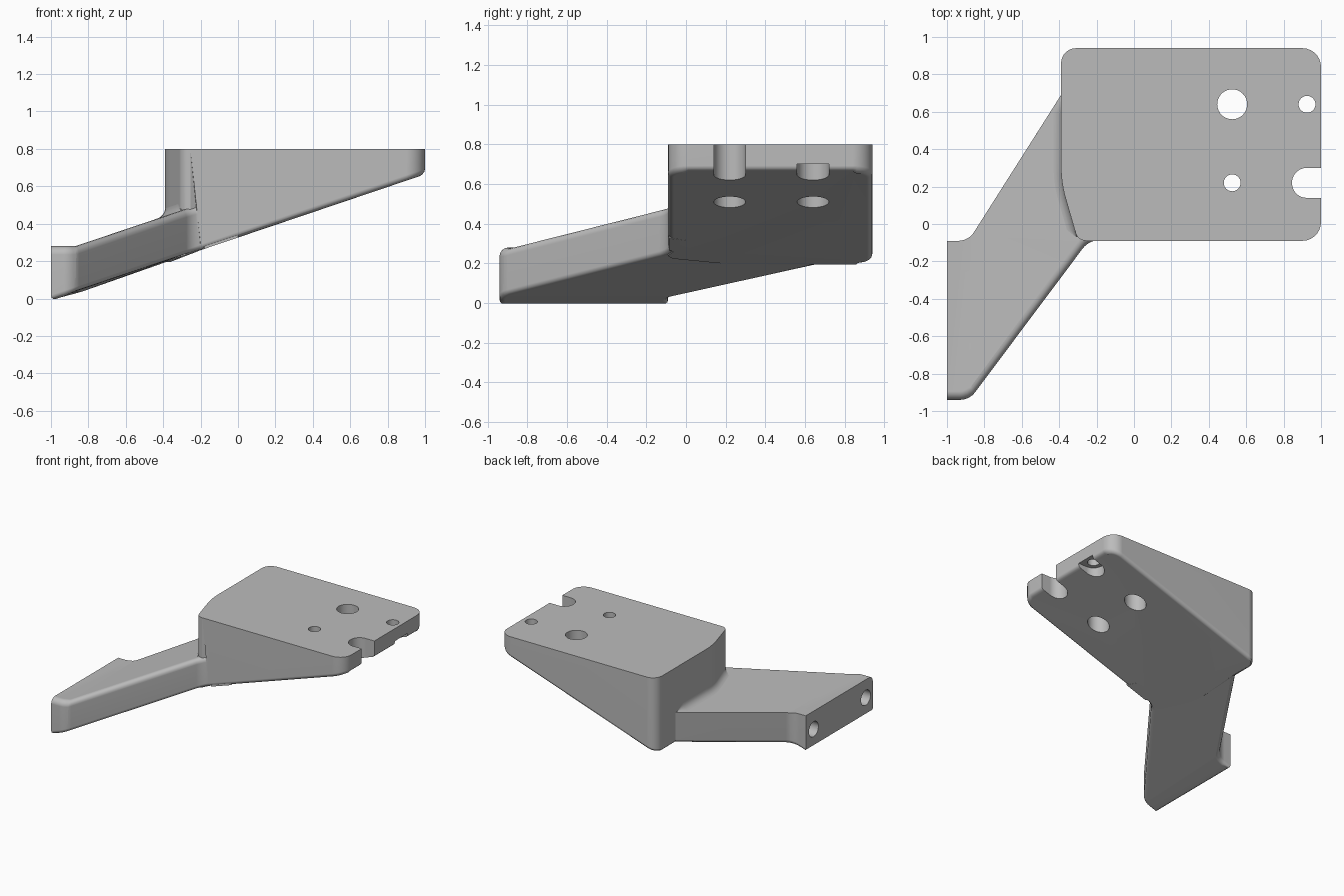
import bpy
import bmesh
import math
from mathutils import Vector

if "Cube" in bpy.data.objects:
    bpy.data.objects.remove(bpy.data.objects["Cube"], do_unlink=True)

grey = bpy.data.materials.new("plain_grey")
grey.use_nodes = True
colour = (0.5, 0.5, 0.5, 1)
grey.diffuse_color = colour
grey.node_tree.nodes["Principled BSDF"].inputs["Base Color"].default_value = colour


def underside(x):
    return 0.327 + 0.337 * x


def arm_top(x):
    return max(0.28, 0.573 + 0.337 * x)


def rounded(corners, steps=7):
    """Outline from (x, y) or (x, y, radius) corners."""
    out = []
    for i, c in enumerate(corners):
        p = Vector(c[:2])
        if len(c) == 2:
            out.append(p)
            continue
        u = (Vector(corners[i - 1][:2]) - p).normalized()
        v = (Vector(corners[(i + 1) % len(corners)][:2]) - p).normalized()
        half = math.acos(max(-1, min(1, u.dot(v)))) / 2
        centre = p + (u + v).normalized() * (c[2] / math.sin(half))
        a, b = [p + d * (c[2] / math.tan(half)) - centre for d in (u, v)]
        start = math.atan2(a.y, a.x)
        turn = math.atan2(a.x * b.y - a.y * b.x, a.dot(b))
        for k in range(steps + 1):
            t = start + turn * k / steps
            out.append(centre + Vector((math.cos(t), math.sin(t))) * c[2])
    return out


def finish(name, bm):
    bmesh.ops.recalc_face_normals(bm, faces=bm.faces[:])
    mesh = bpy.data.meshes.new(name)
    bm.to_mesh(mesh)
    bm.free()
    mesh.materials.append(grey)
    obj = bpy.data.objects.new(name, mesh)
    bpy.context.collection.objects.link(obj)
    return obj


def prism(name, outline, low, high, low_rule=None, high_rule=None, split=None):
    """Extruded outline with sloped ends; rules pick the rim edges to round."""
    bm = bmesh.new()
    rings = [[bm.verts.new((p.x, p.y, z)) for p in outline] for z in (0, 1)]
    n = len(outline)
    bm.faces.new(rings[0][::-1])
    bm.faces.new(rings[1])
    for i in range(n):
        j = (i + 1) % n
        bm.faces.new((rings[0][i], rings[0][j], rings[1][j], rings[1][i]))
    if split is not None:
        bmesh.ops.bisect_plane(bm, geom=bm.verts[:] + bm.edges[:] + bm.faces[:],
                               plane_co=(split, 0, 0), plane_no=(1, 0, 0))
    bm.normal_update()

    def rim(z, rule):
        picked = []
        for e in bm.edges:
            mid = (e.verts[0].co + e.verts[1].co) / 2
            wall = any(abs(f.normal.z) < 0.5 for f in e.link_faces)
            if rule and wall and abs(mid.z - z) < 0.01 and rule(mid.x, mid.y):
                picked.append(e)
        return picked

    jobs = [(rim(0, low_rule), 0.028, 3), (rim(1, high_rule), 0.045, 4)]
    for v in bm.verts:
        v.co.z = low(v.co.x) if v.co.z < 0.5 else high(v.co.x)
    for edges, width, segments in jobs:
        if edges:
            bmesh.ops.bevel(bm, geom=edges, offset=width, offset_type='OFFSET',
                            segments=segments, profile=0.5, affect='EDGES',
                            clamp_overlap=False)
    return finish(name, bm)


def combine(target, other, operation):
    mod = target.modifiers.new(operation.lower(), 'BOOLEAN')
    mod.operation = operation
    mod.solver = 'EXACT'
    mod.object = other
    bpy.context.view_layer.objects.active = target
    bpy.ops.object.modifier_apply(modifier=mod.name)
    bpy.data.objects.remove(other, do_unlink=True)


def drill(target, radius, location, depth, rotation=(0, 0, 0)):
    bpy.ops.mesh.primitive_cylinder_add(vertices=40, radius=radius, depth=depth,
                                        location=location, rotation=rotation)
    cutter = bpy.context.object
    cutter.data.materials.append(grey)
    combine(target, cutter, 'DIFFERENCE')


def slot(target, x, y, radius, top):
    """Round-ended slot that opens through the +x end."""
    shape = rounded([(x - radius, y - radius, radius * 0.98), (1.2, y - radius),
                     (1.2, y + radius), (x - radius, y + radius, radius * 0.98)], 12)
    cutter = prism("slot_cutter", shape, lambda _: 0.1, lambda _: top)
    combine(target, cutter, 'DIFFERENCE')


# Wedge-shaped block with a flat top and sloping underside
block_shape = rounded([(-0.2, -0.09), (1, -0.09, 0.1), (1, 0.94, 0.1),
                       (-0.39, 0.94, 0.08), (-0.39, 0.69),
                       (-0.39, 0.22, 0.6), (-0.3, -0.09, 0.06)])
body = prism("bracket_body", block_shape, underside, lambda x: 0.8,
             low_rule=lambda x, y: not (x < -0.2 and y < 0.69))

# Swept arm running down to the mounting end
arm_shape = rounded([(-1, -0.94), (-0.88, -0.94, 0.1), (-0.24, -0.085, 0.12),
                     (0, -0.085), (-0.31, 0.816), (-0.885, -0.09, 0.1), (-1, -0.09)])
arm = prism("arm", arm_shape, lambda x: underside(x) - 0.001, arm_top,
            low_rule=lambda x, y: x < -0.185,
            high_rule=lambda x, y: x < -0.185 and (y < 1.33 * x + 0.28 or y < -0.9),
            split=(0.28 - 0.573) / 0.337)
combine(body, arm, 'UNION')

# Holes, counterbores and open slots in the block
COUNTERBORE_TOP = 0.7
drill(body, 0.08, (0.525, 0.64, 0.5), 1.4)
drill(body, 0.08, (0.525, 0.22, COUNTERBORE_TOP - 0.25), 0.5)
drill(body, 0.045, (0.525, 0.22, 0.5), 1.4)
slot(body, 0.925, 0.22, 0.08, 1)
slot(body, 0.925, 0.64, 0.08, COUNTERBORE_TOP)
drill(body, 0.045, (0.925, 0.64, 0.5), 1.4)

# Blind holes in the mounting end
for y in (-0.19, -0.85):
    drill(body, 0.06, (-1, y, 0.135), 0.2, (0, math.pi / 2, 0))

# Concave fillet where the arm top meets the block wall
path = rounded([(-0.39, 0.66), (-0.39, 0.59), (-0.39, 0.22, 0.6),
                (-0.3203, -0.02), (-0.306, -0.07)])
bm = bmesh.new()
rings = []
for i, p in enumerate(path):
    t = (path[min(i + 1, len(path) - 1)] - path[max(i - 1, 0)]).normalized()
    normal = Vector((t.y, -t.x))
    r = 0.004 if i in (0, len(path) - 1) else 0.04
    section = [(-0.02, r), (-0.02, -0.03), (r, -0.03)]
    for k in range(6):
        a = math.pi / 2 * k / 5
        section.append((r - r * math.sin(a), r - r * math.cos(a)))
    ring = []
    for d, h in section:
        q = p + normal * d
        ring.append(bm.verts.new((q.x, q.y, arm_top(q.x) + h)))
    rings.append(ring)
for a, b in zip(rings, rings[1:]):
    for i in range(len(a)):
        j = (i + 1) % len(a)
        bm.faces.new((a[i], a[j], b[j], b[i]))
bm.faces.new(rings[0])
bm.faces.new(rings[-1][::-1])
fillet = finish("joint_fillet", bm)

# Smooth rounded areas, crisp edges
for obj in (body, fillet):
    bpy.ops.object.select_all(action='DESELECT')
    obj.select_set(True)
    bpy.context.view_layer.objects.active = obj
    bpy.ops.object.shade_smooth_by_angle(angle=math.radians(32))
    weighted = obj.modifiers.new("weighted_normals", 'WEIGHTED_NORMAL')
    weighted.keep_sharp = True
